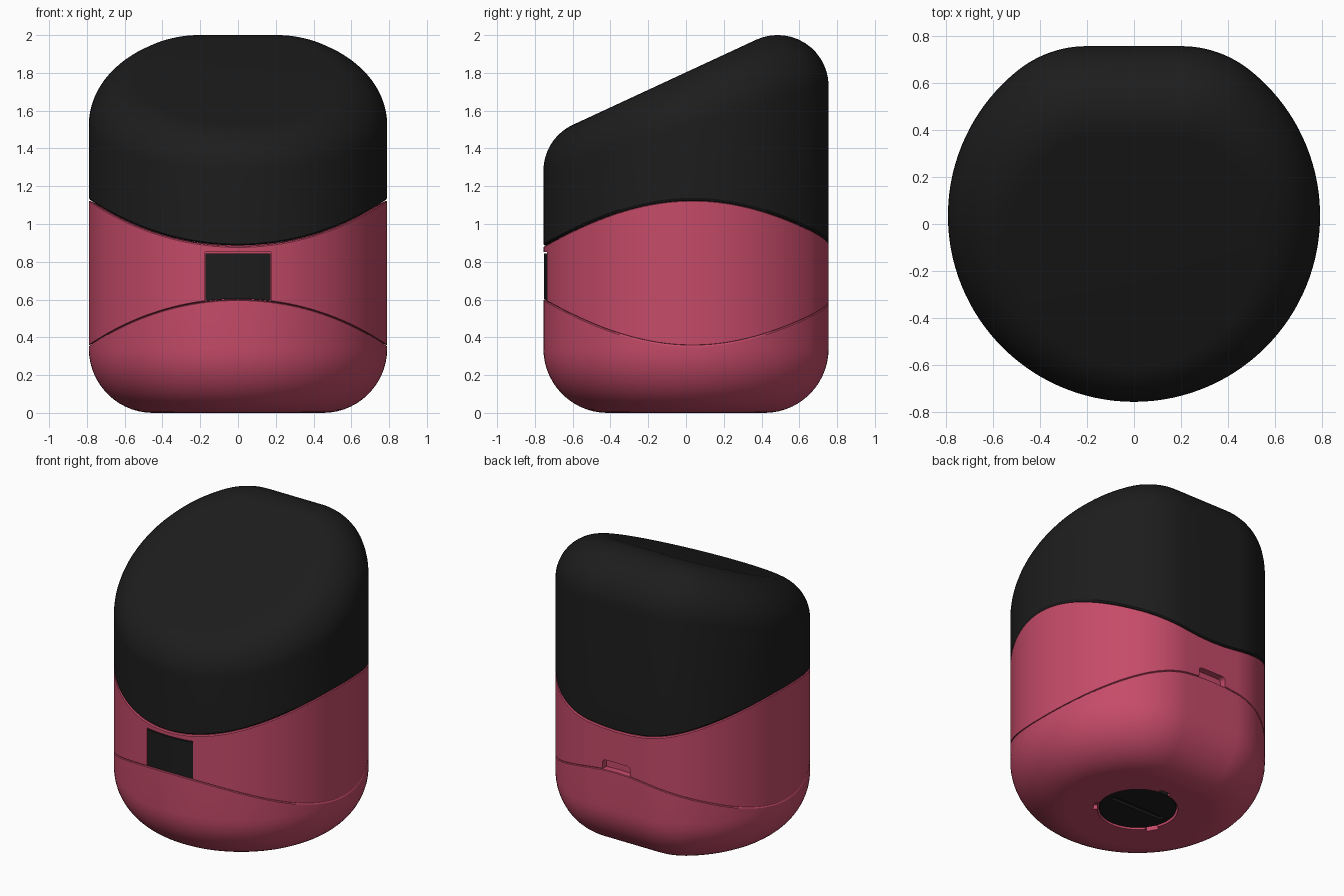
import bpy, bmesh
from math import sin, cos, pi, sqrt, atan2
from mathutils import Vector, Matrix

if "Cube" in bpy.data.objects:
    bpy.data.objects.remove(bpy.data.objects["Cube"])

R, CY, BACK, FLAT = 0.79, 0.035, 0.755, 0.2     # plan: circle with a flattened back
SLOPE, TOP = 0.464, 1.803                       # slanted top plane z = TOP + SLOPE * y


def material(name, rgb):
    m = bpy.data.materials.new(name)
    m.diffuse_color = (*rgb, 1)
    m.use_nodes = True
    m.node_tree.nodes["Principled BSDF"].inputs["Base Color"].default_value = m.diffuse_color
    return m


PINK = material("pink_shell", (0.56, 0.07, 0.14))
BLACK = material("black_shell", (0.012, 0.012, 0.012))


def finish(bm, name, mat):
    bmesh.ops.recalc_face_normals(bm, faces=bm.faces[:])
    me = bpy.data.meshes.new(name)
    bm.to_mesh(me)
    bm.free()
    ob = bpy.data.objects.new(name, me)
    bpy.context.collection.objects.link(ob)
    if mat:
        me.materials.append(mat)
    return ob


def loft(name, rings, mat):
    """Closed solid through equal rings, a fan at each end."""
    bm = bmesh.new()
    vs = [[bm.verts.new(p) for p in ring] for ring in rings]
    n = len(rings[0])
    for a, b in zip(vs, vs[1:]):
        for i in range(n):
            j = (i + 1) % n
            bm.faces.new((a[i], a[j], b[j], b[i]))
    for ring in (vs[0], vs[-1]):
        c = bm.verts.new(sum((v.co for v in ring), Vector()) / n)
        for i in range(n):
            bm.faces.new((ring[i], ring[(i + 1) % n], c))
    return finish(bm, name, mat)


def box(name, lo, hi, mat=None, bevel=0.0):
    bm = bmesh.new()
    lo, hi = Vector(lo), Vector(hi)
    bmesh.ops.create_cube(bm, size=1, matrix=Matrix.Translation((lo + hi) / 2)
                          @ Matrix.Diagonal((*(hi - lo), 1)))
    if bevel:   # round the edges running along y
        es = [e for e in bm.edges if abs((e.verts[0].co - e.verts[1].co).y) > 1e-4]
        bmesh.ops.bevel(bm, geom=es, offset=bevel, segments=5, profile=0.5, affect='EDGES')
    return finish(bm, name, mat)


def disc(name, r, z0, z1, mat=None):
    rings = [[Vector((r * cos(t * pi / 32), CY + r * sin(t * pi / 32), z)) for t in range(64)]
             for z in (z0, z1)]
    return loft(name, rings, mat)


def cut(ob, cutter):
    m = ob.modifiers.new("cut", 'BOOLEAN')
    m.operation, m.solver, m.object = 'DIFFERENCE', 'EXACT', cutter
    bpy.context.view_layer.objects.active = ob
    bpy.ops.object.modifier_apply(modifier=m.name)
    bpy.data.objects.remove(cutter)


def outline():
    """Plan outline as (point, outward normal) pairs."""
    k = BACK - CY
    rho = (R * R - k * k - FLAT * FLAT) / (2 * (R - k))
    fy = BACK - rho
    a = atan2(fy - CY, FLAT)
    pts = [(Vector((FLAT - 2 * FLAT * i / 4, BACK, 0)), Vector((0, 1, 0))) for i in range(4)]
    for cx, cy, r, t0, t1, n in ((-FLAT, fy, rho, pi / 2, pi - a, 12),
                                 (0, CY, R, pi - a, 2 * pi + a, 96),
                                 (FLAT, fy, rho, a, pi / 2, 12)):
        for i in range(n):
            t = t0 + (t1 - t0) * i / n
            d = Vector((cos(t), sin(t), 0))
            pts.append((Vector((cx, cy, 0)) + d * r, d))
    return pts


OUT = outline()
SR = (R * R + 0.245 ** 2) / (2 * 0.245)         # seam arc radius


def sag(x):
    return SR - sqrt(SR * SR - x * x)


def upper(x):
    return 0.885 + sag(x)


def lower(x):
    return 0.60 - sag(x)


def seam_rings(seam, dz, side, ch=0.007):
    """Rings from the middle of a seam face out to its chamfered rim."""
    rings = []
    for s in (0.3, 0.65, None):
        ring = []
        for p, n in OUT:
            q = p - n * ch if s is None else Vector((p.x * s, CY + (p.y - CY) * s, 0))
            ring.append(Vector((q.x, q.y, seam(q.x) + dz)))
        rings.append(ring)
    rings.append([Vector((p.x, p.y, seam(p.x) + dz + side * ch)) for p, n in OUT])
    return rings


def fillet(r, normal, height, steps):
    """Rolling-ball edge from the wall to a plane."""
    rings = []
    for i in range(steps + 1):
        ring = []
        for p, n in OUT:
            c = p - n * r
            c.z = height(c.y) - r / normal.z
            ring.append(c + n.slerp(normal, i / steps) * r)
        rings.append(ring)
    return rings


# slanted black top
top_n = Vector((0, -SLOPE, 1)).normalized()
top = loft("top_cap", seam_rings(upper, 0.002, 1)
           + fillet(0.27, top_n, lambda y: TOP + SLOPE * y, 14), BLACK)

# pink middle band, with button window and rear port
band = loft("middle_band", seam_rings(lower, 0.001, 1, 0.004)
            + seam_rings(upper, -0.002, -1)[::-1], PINK)
cut(band, box("cutter", (-0.175, -0.85, 0.5), (0.175, -0.69, 0.852)))
cut(band, box("cutter", (-0.105, 0.71, 0.56), (0.105, 0.85, 0.665), bevel=0.025))

# rounded pink base: fillet mirrored downwards
arc = [[Vector((v.x, v.y, -v.z)) for v in ring]
       for ring in fillet(0.34, Vector((0, 0, 1)), lambda y: 0.0, 14)]
base = loft("base", seam_rings(lower, -0.001, -1, 0.004) + arc, PINK)
cut(base, disc("cutter", 0.25, -0.1, 0.04))
for k in range(3):
    t = pi / 2 + k * 2 * pi / 3
    c = box("cutter", (0.2, -0.04, -0.1), (0.275, 0.04, 0.03))
    c.data.transform(Matrix.Translation((0, CY, 0)) @ Matrix.Rotation(t, 4, 'Z'))
    cut(base, c)

# curved black front button
rings = []
for i in range(13):
    x = -0.172 + 0.344 * i / 12
    y = CY - sqrt((R - 0.003) ** 2 - x * x)
    z0, z1 = lower(x) + 0.004, 0.843
    rings.append([Vector(v) for v in ((x, y, z0), (x, y, z1), (x, -0.69, z1), (x, -0.69, z0))])
button = loft("front_button", rings, BLACK)

# round battery cover with coin slot underneath
cover = disc("battery_cover", 0.24, 0.008, 0.045, BLACK)
cut(cover, box("cutter", (-0.2, CY - 0.018, -0.1), (0.2, CY + 0.018, 0.025)))

for ob in (top, band, base, button, cover):
    bpy.ops.object.select_all(action='DESELECT')
    ob.select_set(True)
    bpy.context.view_layer.objects.active = ob
    bpy.ops.object.shade_smooth_by_angle(angle=pi / 6)
